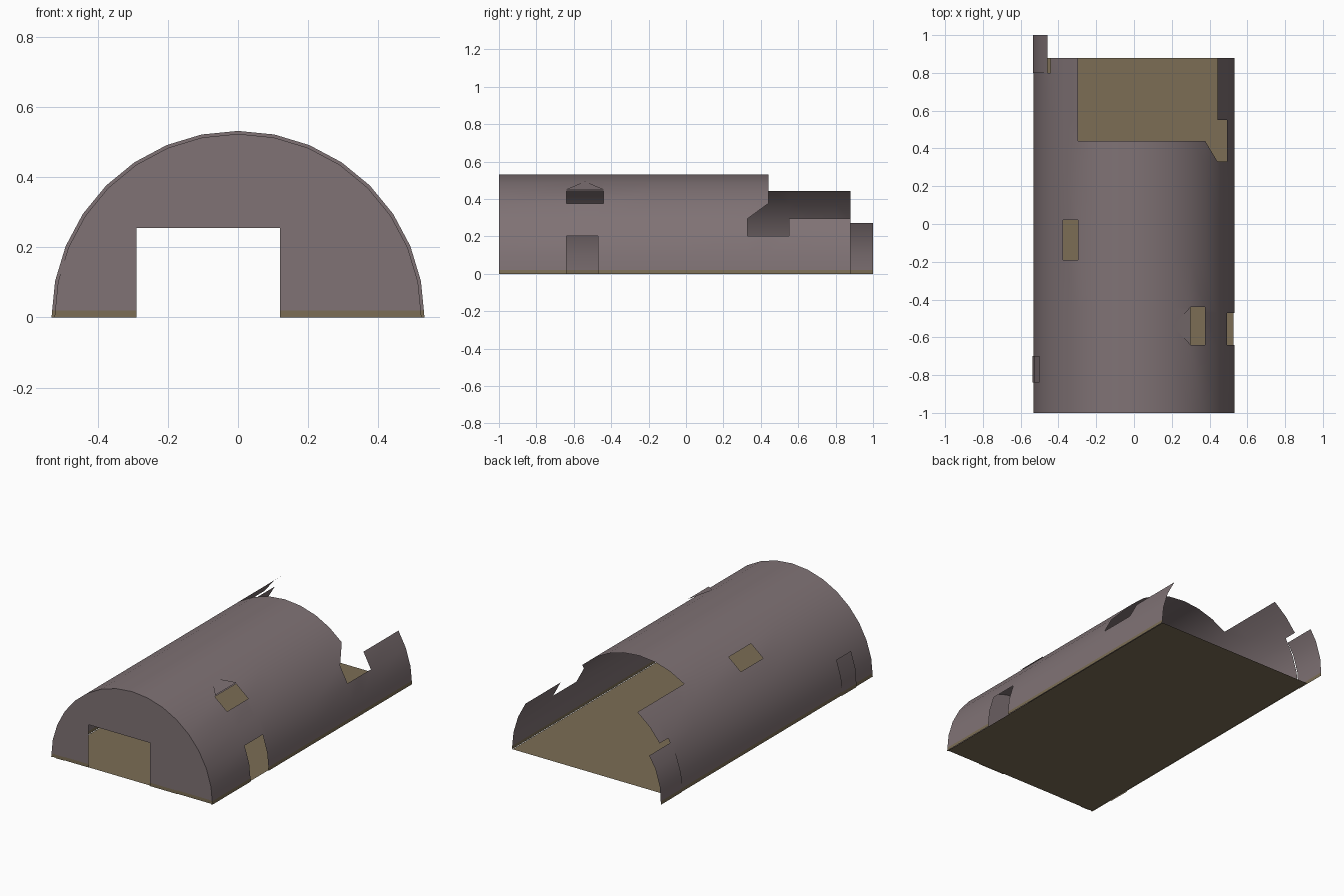
import bpy, bmesh, math

if "Cube" in bpy.data.objects:
    bpy.data.objects.remove(bpy.data.objects["Cube"])

R, STEPS = 0.532, 16
DIRT_TOP = 0.02


def material(name, rgb):
    m = bpy.data.materials.new(name)
    m.diffuse_color = (*rgb, 1)
    m.use_nodes = True
    m.node_tree.nodes["Principled BSDF"].inputs["Base Color"].default_value = m.diffuse_color
    return m


METAL = material("weathered metal", (0.215, 0.17, 0.178))
EARTH = material("olive dirt", (0.2, 0.155, 0.09))


def arc(i, r=R):
    """Point of the arch, counted from the right foot over to the left foot."""
    a = math.pi * i / STEPS
    return r * math.cos(a), r * math.sin(a)


def build(name, faces, mats=(METAL, EARTH), dirt=True):
    bm = bmesh.new()
    for f in faces:
        bm.faces.new([bm.verts.new(p) for p in f])
    bmesh.ops.remove_doubles(bm, verts=bm.verts[:], dist=0.0005)
    if dirt:  # dirty strip along the ground
        bmesh.ops.bisect_plane(bm, geom=bm.verts[:] + bm.edges[:] + bm.faces[:],
                               plane_co=(0, 0, DIRT_TOP), plane_no=(0, 0, 1))
        for f in bm.faces:
            if max(v.co.z for v in f.verts) < DIRT_TOP + 0.001:
                f.material_index = 1
    for f in bm.faces:
        f.smooth = True
    me = bpy.data.meshes.new(name)
    bm.to_mesh(me)
    bm.free()
    for m in mats:
        me.materials.append(m)
    me.set_sharp_from_angle(angle=math.radians(20))
    ob = bpy.data.objects.new(name, me)
    bpy.context.collection.objects.link(ob)
    return ob


def sheet(profile, y0, y1):
    """Strip of quads along y; profile runs in the arch direction."""
    return [[(a[0], y0, a[1]), (a[0], y1, a[1]), (b[0], y1, b[1]), (b[0], y0, b[1])]
            for a, b in zip(profile, profile[1:])]


# arched shell: grid of panels with missing ones left out
ys = [-1, -0.64, -0.47, -0.44, -0.19, 0.02, 0.33, 0.44, 0.55, 0.8, 0.88]
holes = [(0, 1, -0.64, -0.47), (4, 4, -0.64, -0.44), (11, 11, -0.19, 0.02),
         (2, 2, 0.33, 0.55), (3, 3, 0.33, 0.88), (4, 10, 0.44, 0.88),
         (13, 15, 0.8, 0.88)]
faces = []
for i in range(STEPS):
    for y0, y1 in zip(ys, ys[1:]):
        mid = (y0 + y1) / 2
        if not any(a <= i <= b and lo < mid < hi for a, b, lo, hi in holes):
            faces += sheet([arc(i), arc(i + 1)], y0, y1)
(xa, za), (xb, zb) = arc(3), arc(4)
faces.append([(xa, 0.33, za), (xb, 0.44, zb), (xb, 0.33, zb)])  # torn corner
build("arched_shell", faces)

# front rim around the end wall
rim = []
for i in range(STEPS):
    q = [arc(i), arc(i + 1), arc(i + 1, R - 0.01), arc(i, R - 0.01)]
    rim.append([(x, -1, z) for x, z in q])
build("front_rim", rim)

# front wall with doorway
outline = [arc(i, R - 0.002) for i in range(STEPS + 1)]
outline += [(-0.29, 0), (-0.29, 0.255), (0.12, 0.255), (0.12, 0)]
build("front_wall", [[(x, -0.995, z) for x, z in outline]])


def plate(x0, x1, h):
    return [[(x0, -0.999, 0), (x1, -0.999, 0), (x1, -0.999, h), (x0, -0.999, h)]]


build("sliding_door", plate(0.12, 0.30, 0.255))
build("front_hatch", plate(-0.505, -0.445, 0.163))

# loose sheets on the left side
build("loose_rear_sheet",
      sheet([(-0.457, 0.272), (-0.497, 0.206), (-0.528, 0.105), (-0.535, 0)], 0.8, 1.0))
build("left_patch", sheet([(-0.5, 0.205), (-0.53, 0.105), (-0.537, 0)], -0.84, -0.70))

# bent flap above the right roof hole
build("roof_flap", [[(0.298, -0.64, 0.452), (0.298, -0.44, 0.452), (0.204, -0.54, 0.494)]],
      dirt=False)

# floor: uneven slabs, right and left y of each joint
joints = [(-0.995, -0.995), (-0.5, -0.53), (-0.1, -0.12), (0.06, -0.02),
          (0.3, 0.27), (0.775, 0.88), (0.88, 0.88)]
floor = []
for n, ((r0, l0), (r1, l1)) in enumerate(zip(joints, joints[1:])):
    f = [(-0.528, l0, 0.001), (0.528, r0, 0.001), (0.528, r1, 0.001), (-0.528, l1, 0.001)]
    if l0 == l1:
        f.pop()
    floor.append(f if n % 2 else f[::-1])
build("dirt_floor", floor, (EARTH,), False)
